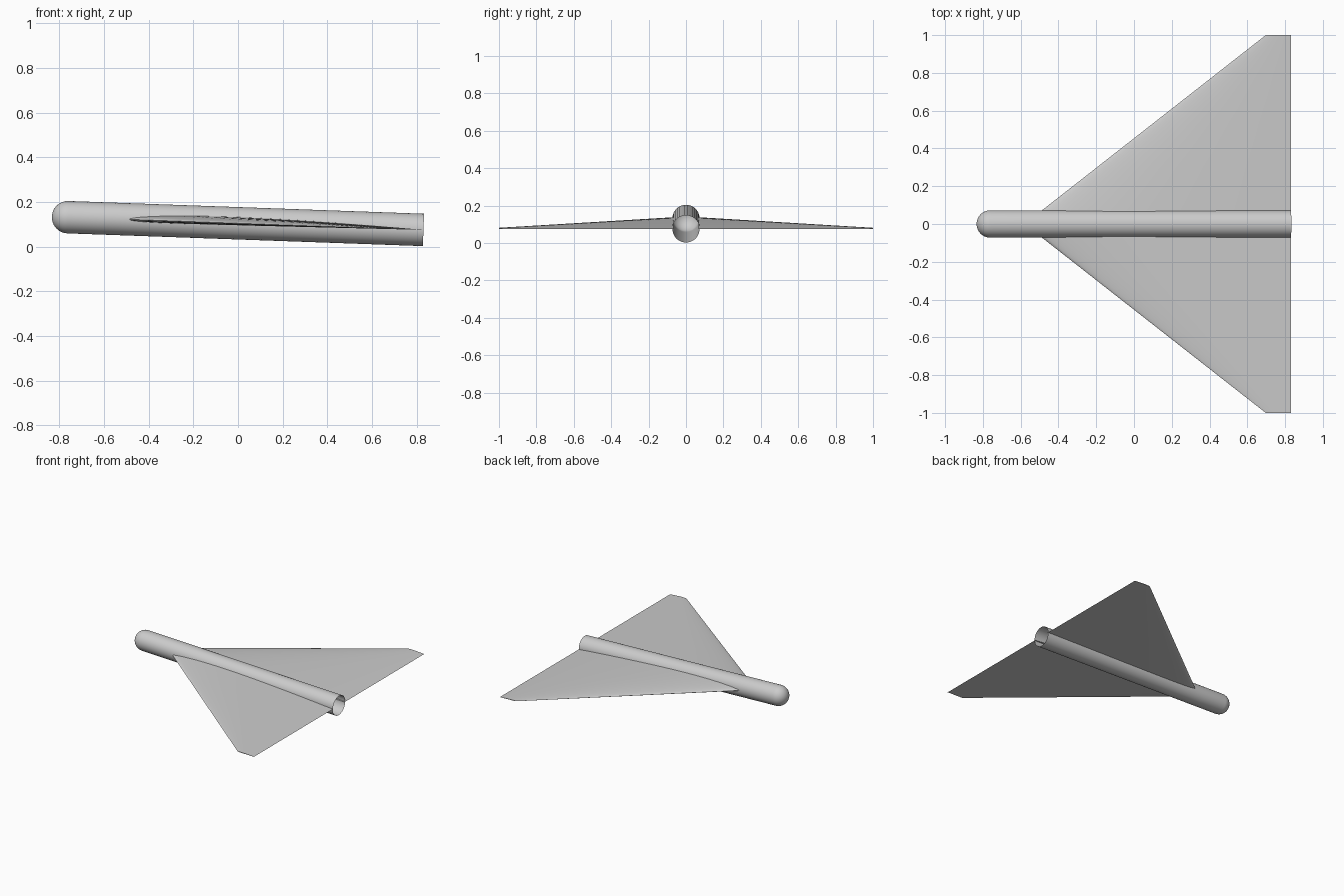
import bpy, bmesh, math
from mathutils import Matrix, Vector

cube = bpy.data.objects.get("Cube")
if cube:
    bpy.data.objects.remove(cube)

grey = bpy.data.materials.new("plain grey")
grey.use_nodes = True
colour = (0.6, 0.6, 0.6, 1)
grey.diffuse_color = colour
grey.node_tree.nodes["Principled BSDF"].inputs["Base Color"].default_value = colour

RADIUS, LENGTH = 0.0725, 1.665
# The whole craft pitches nose-up about the tail
PITCH = Matrix.Translation((0.8305, 0, 0.0755)) @ Matrix.Rotation(0.0358, 4, 'Y')


def loft(name, sections, closed=True):
    """Skin neighbouring sections with quads; return the object and its rings."""
    bm = bmesh.new()
    rings = [[bm.verts.new(PITCH @ Vector(p)) for p in s] for s in sections]
    for a, b in zip(rings, rings[1:]):
        n = len(a)
        for i in range(n):
            j = (i + 1) % n
            bm.faces.new((a[i], a[j], b[j], b[i]))
    if closed:
        bm.faces.new(rings[-1])
    bmesh.ops.remove_doubles(bm, verts=bm.verts, dist=1e-5)
    bmesh.ops.recalc_face_normals(bm, faces=bm.faces)
    mesh = bpy.data.meshes.new(name)
    bm.to_mesh(mesh)
    bm.free()
    mesh.materials.append(grey)
    obj = bpy.data.objects.new(name, mesh)
    bpy.context.collection.objects.link(obj)
    bpy.ops.object.select_all(action='DESELECT')
    obj.select_set(True)
    bpy.context.view_layer.objects.active = obj
    bpy.ops.object.shade_smooth_by_angle(angle=math.radians(35))
    return obj


def circle(x, r, n=48):
    return [(x, r * math.cos(math.tau * i / n), r * math.sin(math.tau * i / n))
            for i in range(n)]


# Fuselage: open tube with a hemispherical nose
nose_x = RADIUS - LENGTH
tube = [circle(nose_x * i / 8, RADIUS) for i in range(9)]
nose = [circle(nose_x - RADIUS * math.sin(a), RADIUS * math.cos(a))
        for a in (math.pi / 2 * i / 12 for i in range(1, 12))]
tip = circle(-LENGTH, 0.001)
loft("fuselage", tube + nose + [tip])


# Wings: cambered aerofoil sections tapering to a short tip
def aerofoil(y, chord, n=24):
    def half_thickness(t):
        return 0.028 * 5 * (0.2969 * math.sqrt(t) - 0.126 * t - 0.3516 * t * t
                            + 0.2843 * t ** 3 - 0.1036 * t ** 4)

    def camber(t):
        return 0.007 * (1 - ((t - 0.4) / (0.4 if t < 0.4 else 0.6)) ** 2)

    ts = [(1 - math.cos(math.pi * i / n)) / 2 for i in range(n + 1)]
    upper = [(t, camber(t) + half_thickness(t)) for t in reversed(ts)]
    lower = [(t, camber(t) - half_thickness(t)) for t in ts[1:-1]]
    return [((t - 1) * chord, y, z * chord) for t, z in upper + lower]


for name, side in (("left_wing", 1), ("right_wing", -1)):
    spans = [0.066 + (1 - 0.066) * i / 4 for i in range(5)]
    loft(name, [aerofoil(side * y, 0.133 + (1 - y) * 1.278) for y in spans])
